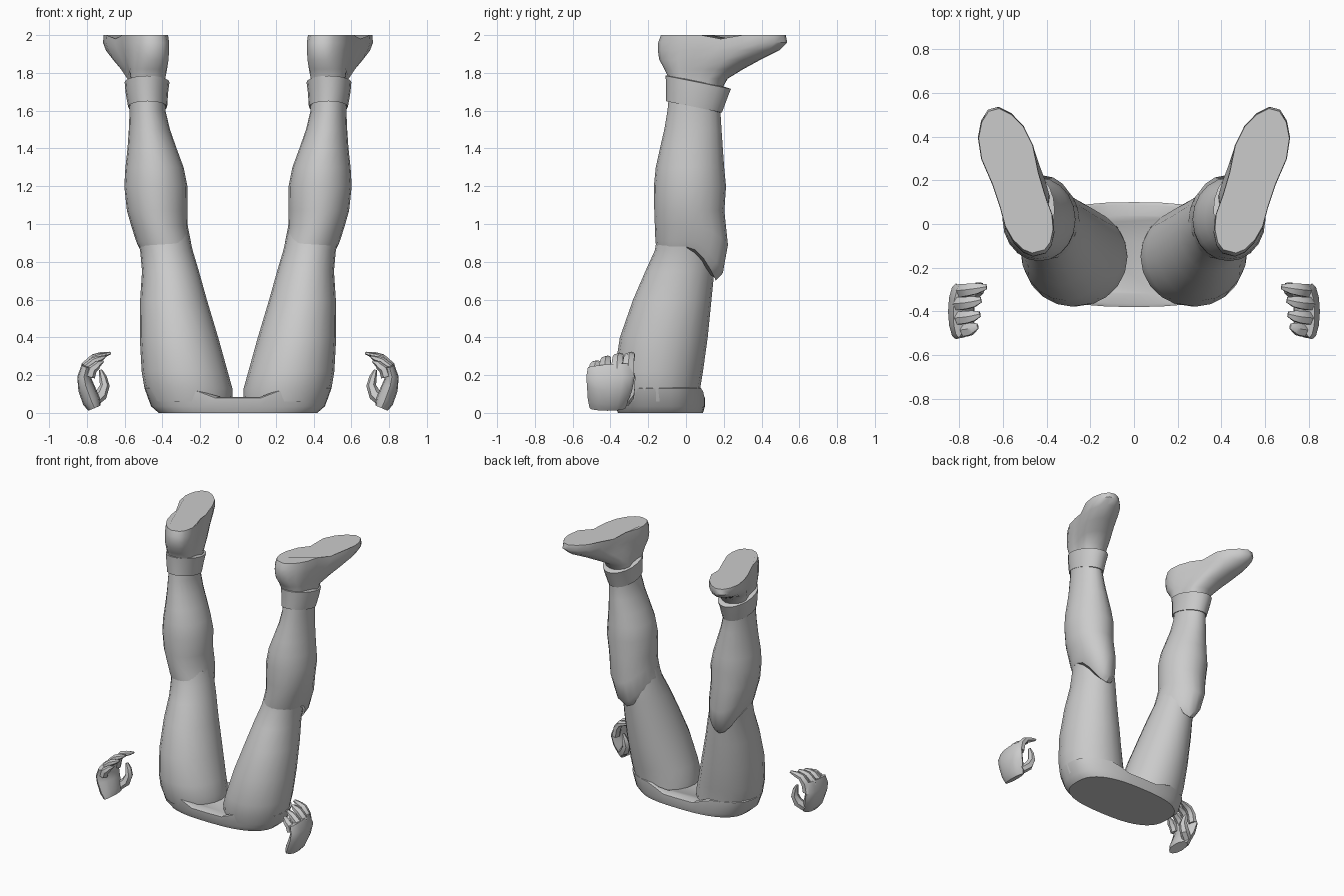
import bpy, bmesh
from math import sin, cos, pi
from mathutils import Vector


def loft(name, rings, mirror=True, angle=40):
    bm = bmesh.new()
    vr = [[bm.verts.new(p) for p in r] for r in rings]
    n = len(vr[0])
    for a, b in zip(vr, vr[1:]):
        for i in range(n):
            j = (i + 1) % n
            bm.faces.new((a[i], a[j], b[j], b[i]))
    bm.faces.new(vr[0][::-1])
    bm.faces.new(vr[-1])
    bmesh.ops.recalc_face_normals(bm, faces=bm.faces)
    me = bpy.data.meshes.new(name)
    bm.to_mesh(me)
    bm.free()
    ob = bpy.data.objects.new(name, me)
    bpy.context.collection.objects.link(ob)
    bpy.ops.object.select_all(action='DESELECT')
    ob.select_set(True)
    bpy.context.view_layer.objects.active = ob
    bpy.ops.object.shade_smooth_by_angle(angle=angle * pi / 180)
    if mirror:
        ob.modifiers.new("Mirror", 'MIRROR').use_mirror_merge = False
    return ob


def oval(z, x0, x1, y0, y1, tilt=0, n=20, power=1.0):
    # Oval filling the box x0..x1, y0..y1; tilt lowers its +y end
    pts = []
    for i in range(n):
        c, s = cos(2 * pi * i / n), sin(2 * pi * i / n)
        f = lambda v: (abs(v) ** power) * (1 if v > 0 else -1)
        pts.append(((x0 + x1) / 2 + f(c) * (x1 - x0) / 2,
                    (y0 + y1) / 2 + f(s) * (y1 - y0) / 2,
                    z - tilt * (1 + s) / 2))
    return pts


def tube(name, path, n=8):
    # Path points: x, y, z, thickness radius, sideways radius
    pos = [Vector(p[:3]) for p in path]
    rings = []
    for k, p in enumerate(path):
        t = (pos[min(k + 1, len(pos) - 1)] - pos[max(k - 1, 0)]).normalized()
        a = t.cross(Vector((0, 1, 0))).normalized()
        b = a.cross(t)
        rings.append([pos[k] + a * p[3] * cos(2 * pi * i / n) + b * p[4] * sin(2 * pi * i / n)
                      for i in range(n)])
    return loft(name, rings, angle=35)


# Pelvis with a raised rim at the hips and a low crotch
def rim(z_mid, z_hip, *box):
    return [(x, y, z_mid + (z_hip - z_mid) * min(1, max(0, (abs(x) - 0.13) / 0.12)))
            for x, y, _ in oval(0, *box, n=40, power=0.75)]


loft("pelvis", [oval(0, -0.42, 0.42, -0.36, 0.09, n=40, power=0.75),
                oval(0.035, -0.46, 0.46, -0.375, 0.1, n=40, power=0.75),
                rim(0.08, 0.13, -0.495, 0.495, -0.38, 0.1),
                rim(0.085, 0.138, -0.475, 0.475, -0.365, 0.085),
                oval(0.085, -0.38, 0.38, -0.32, 0.04, n=40, power=0.75)], mirror=False)

# Thighs
loft("thigh", [oval(*r) for r in (
    (0.06, 0.03, 0.47, -0.36, 0.07), (0.13, 0.03, 0.495, -0.377, 0.075),
    (0.22, 0.055, 0.51, -0.378, 0.09), (0.4, 0.105, 0.52, -0.35, 0.115),
    (0.6, 0.165, 0.518, -0.28, 0.135), (0.75, 0.207, 0.508, -0.215, 0.15),
    (0.86, 0.24, 0.518, -0.165, 0.16), (0.95, 0.26, 0.54, -0.15, 0.16))])

# Lower legs, the first rings dropping to a pointed flap over the knee
def knee(z, drop, *box):
    return [(x, y, z - drop * max(0, sin(2 * pi * i / 20)) ** 2)
            for i, (x, y, _) in enumerate(oval(z, *box))]


loft("lower_leg", [knee(0.88, 0.18, 0.246, 0.524, -0.158, 0.158),
                   knee(0.91, 0.17, 0.25, 0.54, -0.162, 0.195),
                   knee(0.99, 0.1, 0.266, 0.565, -0.165, 0.222)] +
     [oval(*r) for r in (
         (1.07, 0.267, 0.588, -0.168, 0.203), (1.2, 0.268, 0.602, -0.17, 0.212),
         (1.3, 0.288, 0.596, -0.16, 0.202), (1.4, 0.325, 0.585, -0.138, 0.195),
         (1.5, 0.36, 0.578, -0.115, 0.188), (1.6, 0.384, 0.574, -0.098, 0.182),
         (1.74, 0.385, 0.58, -0.085, 0.2))])

# Ankle cuffs
loft("ankle_cuff", [oval(*r) for r in (
    (1.66, 0.39, 0.57, -0.09, 0.18, 0.07), (1.65, 0.375, 0.582, -0.105, 0.19, 0.06),
    (1.72, 0.37, 0.595, -0.105, 0.22, 0.05), (1.785, 0.363, 0.6, -0.108, 0.238, 0.07),
    (1.785, 0.385, 0.58, -0.085, 0.21, 0.06))])

# Shoes: the sole outline stacked upward, short at the ankle and long at the sole
OUTLINE = [(0, 0.03), (0.04, 0.065), (0.12, 0.095), (0.22, 0.11), (0.36, 0.106), (0.52, 0.108),
           (0.7, 0.121), (0.84, 0.106), (0.94, 0.07), (1, 0.025)]


def sole(z, y0, y1, wide, slope, arch=0):
    pts = []
    for side in (1, -1):
        for u, w in (OUTLINE if side == 1 else OUTLINE[::-1]):
            y = y0 + (y1 - y0) * u
            x = 0.477 + slope * y
            w *= wide * side
            pts.append((x + 0.965 * w, y - slope * 0.8 * w, z - (arch if 0.4 < u < 0.6 else 0)))
    return pts


loft("shoe", [sole(*r) for r in (
    (1.7, -0.08, 0.18, 0.82, 0.04), (1.77, -0.088, 0.22, 0.85, 0.08), (1.82, -0.11, 0.3, 0.92, 0.2),
    (1.87, -0.135, 0.39, 0.97, 0.28), (1.92, -0.142, 0.49, 1.0, 0.31),
    (1.96, -0.14, 0.53, 1.02, 0.315, 0.01), (2.0, -0.125, 0.522, 1.0, 0.315, 0.02))], angle=45)

# Cupped hands: palm, curled fingers and thumb
tube("palm", [(0.76, -0.415, 0.025, 0.035, 0.095), (0.775, -0.415, 0.06, 0.048, 0.105),
              (0.802, -0.405, 0.13, 0.045, 0.12), (0.815, -0.4, 0.19, 0.036, 0.128),
              (0.8, -0.405, 0.25, 0.028, 0.115)], n=12)
for name, y, x, tip, z in (("little_finger", -0.485, -0.03, 0.715, -0.04),
                           ("ring_finger", -0.43, -0.005, 0.705, -0.015),
                           ("middle_finger", -0.365, 0, 0.7, 0),
                           ("index_finger", -0.305, -0.015, 0.675, 0.005)):
    tube(name, [(0.815 + x, y, 0.19, 0.028, 0.033), (0.803 + x, y, 0.25 + z / 2, 0.027, 0.034),
                (0.765 + x / 2, y + 0.004, 0.288 + z, 0.022, 0.032),
                ((tip + 0.765) / 2, y + 0.01, 0.3 + z, 0.018, 0.028),
                (tip, y + 0.018, 0.312 + z, 0.007, 0.014)], n=6)
tube("thumb", [(0.765, -0.33, 0.06, 0.03, 0.035), (0.725, -0.305, 0.095, 0.033, 0.036),
               (0.705, -0.295, 0.145, 0.026, 0.03), (0.715, -0.29, 0.19, 0.02, 0.025),
               (0.728, -0.29, 0.228, 0.008, 0.012)], n=6)
